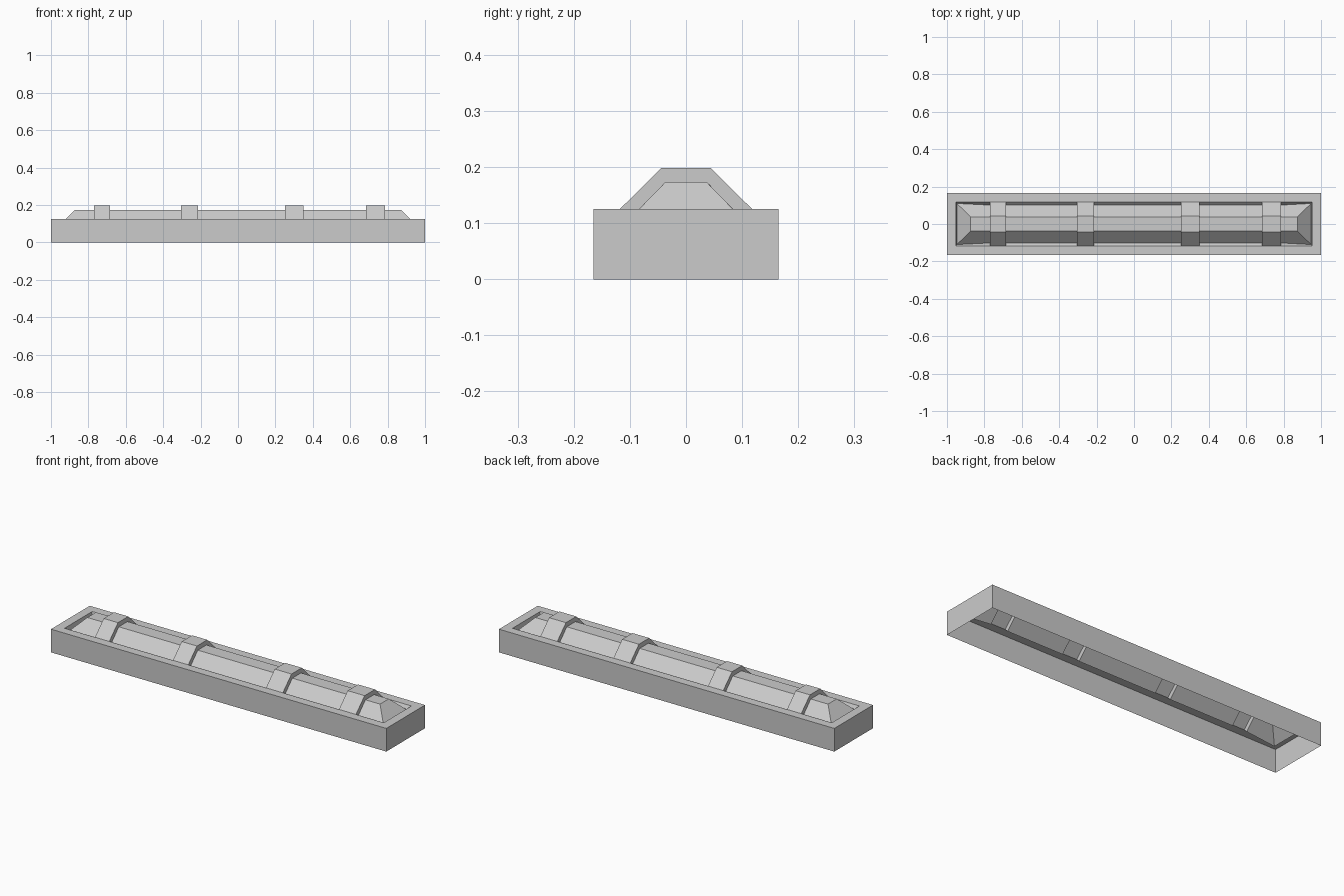
import bpy
import bmesh
from mathutils import Vector

cube = bpy.data.objects.get("Cube")
if cube:
    bpy.data.objects.remove(cube, do_unlink=True)

grey = bpy.data.materials.new("plain grey")
grey.use_nodes = True
colour = (0.6, 0.6, 0.6, 1)
grey.diffuse_color = colour
grey.node_tree.nodes["Principled BSDF"].inputs["Base Color"].default_value = colour

# Shared sizes
HALF_LEN, HALF_WID, RIM = 1.0, 0.165, 0.125
SLOT_X, SLOT_Y = 0.952, 0.118
BAR_HALF, BAR_TOP = 0.037, 0.173
BAND_HALF, BAND_TOP = 0.044, 0.198
BANDS = [(-0.77, -0.685), (-0.305, -0.214), (0.25, 0.35), (0.685, 0.786)]
UP = Vector((0, 0, 1))


def add_face(bm, points, outward):
    """Add a flat face whose normal agrees with the outward direction."""
    face = bm.faces.new([bm.verts.new(p) for p in points])
    face.normal_update()
    if face.normal.dot(outward) < 0:
        face.normal_flip()


def finish(bm, name):
    bmesh.ops.remove_doubles(bm, verts=bm.verts, dist=0.0001)
    mesh = bpy.data.meshes.new(name)
    bm.to_mesh(mesh)
    bm.free()
    mesh.materials.append(grey)
    bpy.context.collection.objects.link(bpy.data.objects.new(name, mesh))


def rectangle(x, y, z):
    return [Vector(p) for p in ((-x, -y, z), (x, -y, z), (x, y, z), (-x, y, z))]


def mirror_y(half):
    """Complete a half section into a full one running from -y to +y."""
    return [Vector((x, -y, z)) for x, y, z in half] + [Vector(p) for p in reversed(half)]


def bar_section(x):
    return mirror_y([(x, SLOT_Y, RIM), (x, 0.101, 0.108), (x, BAR_HALF, BAR_TOP)])


def end_section(side):
    return mirror_y([(side * SLOT_X, SLOT_Y, RIM), (side * 0.947, 0.11, 0.098),
                     (side * 0.873, BAR_HALF, BAR_TOP)])


def band_section(x):
    return mirror_y([(x, SLOT_Y, RIM), (x, BAND_HALF, BAND_TOP)])


def loft(bm, a, b):
    for i in range(len(a) - 1):
        add_face(bm, [a[i], a[i + 1], b[i + 1], b[i]], UP)


# Open-bottomed casing: four walls and a flat rim around the slot
bm = bmesh.new()
foot = rectangle(HALF_LEN, HALF_WID, 0)
top = rectangle(HALF_LEN, HALF_WID, RIM)
slot = rectangle(SLOT_X, SLOT_Y, RIM)
for i in range(4):
    j = (i + 1) % 4
    middle = foot[i] + foot[j]
    add_face(bm, [foot[i], foot[j], top[j], top[i]], middle)
    add_face(bm, [top[i], top[j], slot[j], slot[i]], UP)
finish(bm, "casing")

# Hollow bar with a groove around it, broken where the bands cross
bm = bmesh.new()
sections = [end_section(-1)]
for start, stop in BANDS:
    sections += [bar_section(start), bar_section(stop)]
sections.append(end_section(1))
for i in range(0, len(sections), 2):
    loft(bm, sections[i], sections[i + 1])
for end in (sections[0], sections[-1]):
    add_face(bm, [end[0], end[1], end[4], end[5]], UP)
    add_face(bm, [end[1], end[2], end[3], end[4]], UP)
finish(bm, "bar")

# Raised hollow bands with side walls stepping down to the bar
for number, (start, stop) in enumerate(BANDS, 1):
    bm = bmesh.new()
    loft(bm, band_section(start), band_section(stop))
    for x, side in ((start, -1), (stop, 1)):
        outline = band_section(x) + bar_section(x)[-2:0:-1]
        add_face(bm, outline, Vector((side, 0, 0)))
    finish(bm, f"band_{number}")
